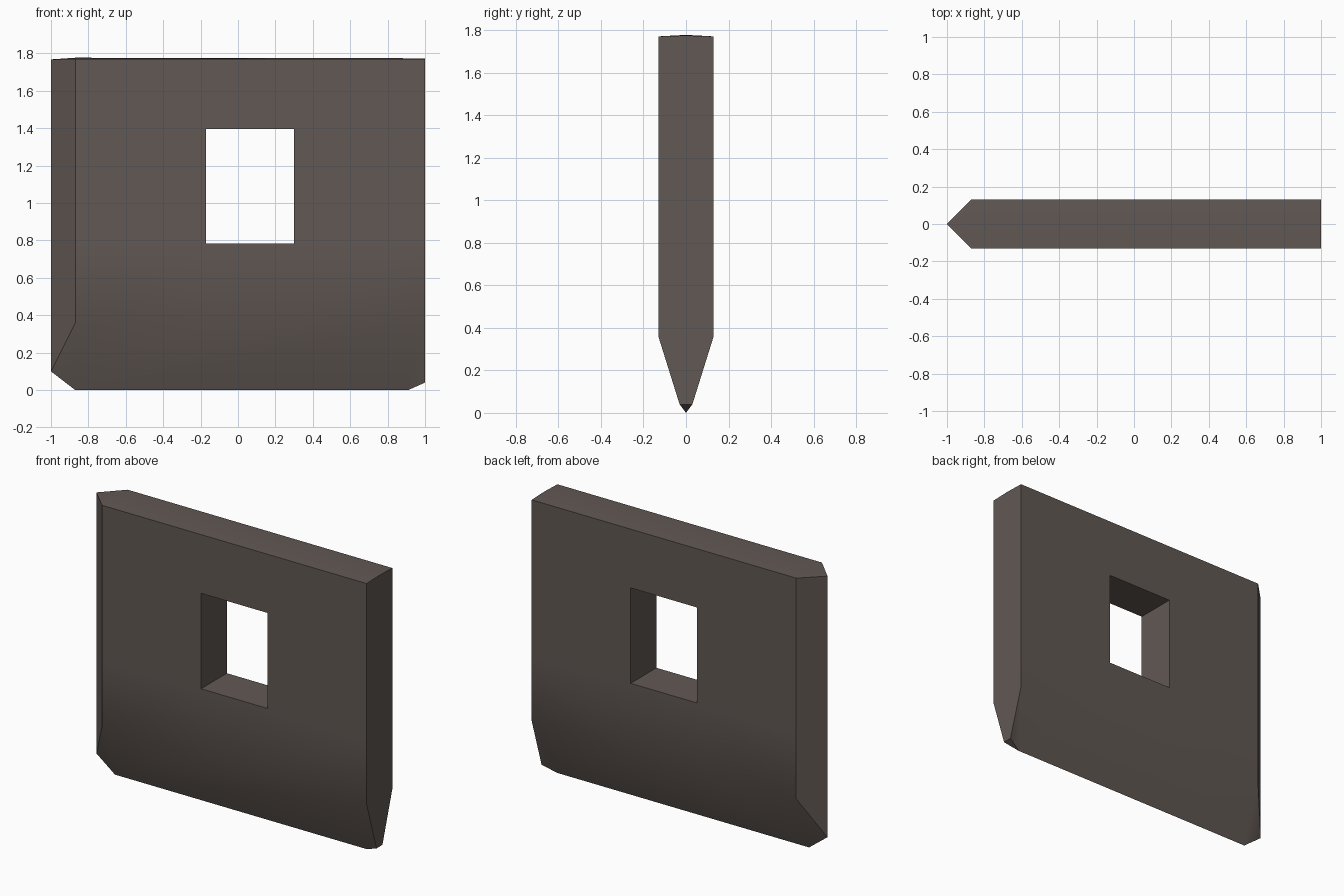
import bpy, bmesh

if "Cube" in bpy.data.objects:
    bpy.data.objects.remove(bpy.data.objects["Cube"])

mat = bpy.data.materials.new("dark grey brown")
mat.diffuse_color = (0.12, 0.098, 0.088, 1)
mat.use_nodes = True
mat.node_tree.nodes["Principled BSDF"].inputs["Base Color"].default_value = mat.diffuse_color

bm = bmesh.new()
XS = [-0.87, -0.17, 0.30, 1.0]     # left bevel, window sides, right end
ZS = [0.36, 0.785, 1.395, 1.77]    # top of cutting wedge, window, top
HALF = 0.13

# Points on the middle plane: left edge, bottom edge and top ridge
left_low = bm.verts.new((-1, 0, 0.10))
left_top = bm.verts.new((-1, 0, 1.768))
bottom_left = bm.verts.new((-0.87, 0, 0))
bottom_right = bm.verts.new((0.91, 0, 0))
ridge_left = bm.verts.new((-0.87, 0, 1.777))
ridge_right = bm.verts.new((1, 0, 1.774))

grids, tips = [], []
for s in (-1, 1):
    # Broad face with an open window cell
    g = [[bm.verts.new((x, s * HALF, z)) for z in ZS] for x in XS]
    tip = bm.verts.new((1, s * 0.03, 0.04))
    for i in range(3):
        for j in range(3):
            if (i, j) != (1, 1):
                bm.faces.new((g[i][j], g[i + 1][j], g[i + 1][j + 1], g[i][j + 1]))
    # Bottom wedge
    bm.faces.new([g[i][0] for i in range(4)] + [bottom_right, bottom_left])
    bm.faces.new((g[3][0], tip, bottom_right))
    # Left bevel and its lower corner
    bm.faces.new(g[0] + [left_top, left_low])
    bm.faces.new((g[0][0], left_low, bottom_left))
    # Sloped top half
    bm.faces.new([g[i][3] for i in range(4)] + [ridge_right, ridge_left])
    bm.faces.new((g[0][3], ridge_left, left_top))
    grids.append(g)
    tips.append(tip)

# Right end and its clipped lower corner
a, b = grids
bm.faces.new([tips[0]] + a[3] + [ridge_right] + b[3][::-1] + [tips[1]])
bm.faces.new((tips[0], tips[1], bottom_right))

# Window walls
ring = [(1, 1), (2, 1), (2, 2), (1, 2)]
for k in range(4):
    (i, j), (m, n) = ring[k], ring[(k + 1) % 4]
    bm.faces.new((a[i][j], a[m][n], b[m][n], b[i][j]))

bmesh.ops.recalc_face_normals(bm, faces=bm.faces)
mesh = bpy.data.meshes.new("stone_slab")
bm.to_mesh(mesh)
bm.free()
mesh.materials.append(mat)
slab = bpy.data.objects.new("stone_slab", mesh)
bpy.context.collection.objects.link(slab)

# Soft shading on the wedge, crisp elsewhere
bpy.context.view_layer.objects.active = slab
slab.select_set(True)
bpy.ops.object.shade_smooth_by_angle(angle=0.52)
mod = slab.modifiers.new("weighted_normals", "WEIGHTED_NORMAL")
mod.keep_sharp = True
